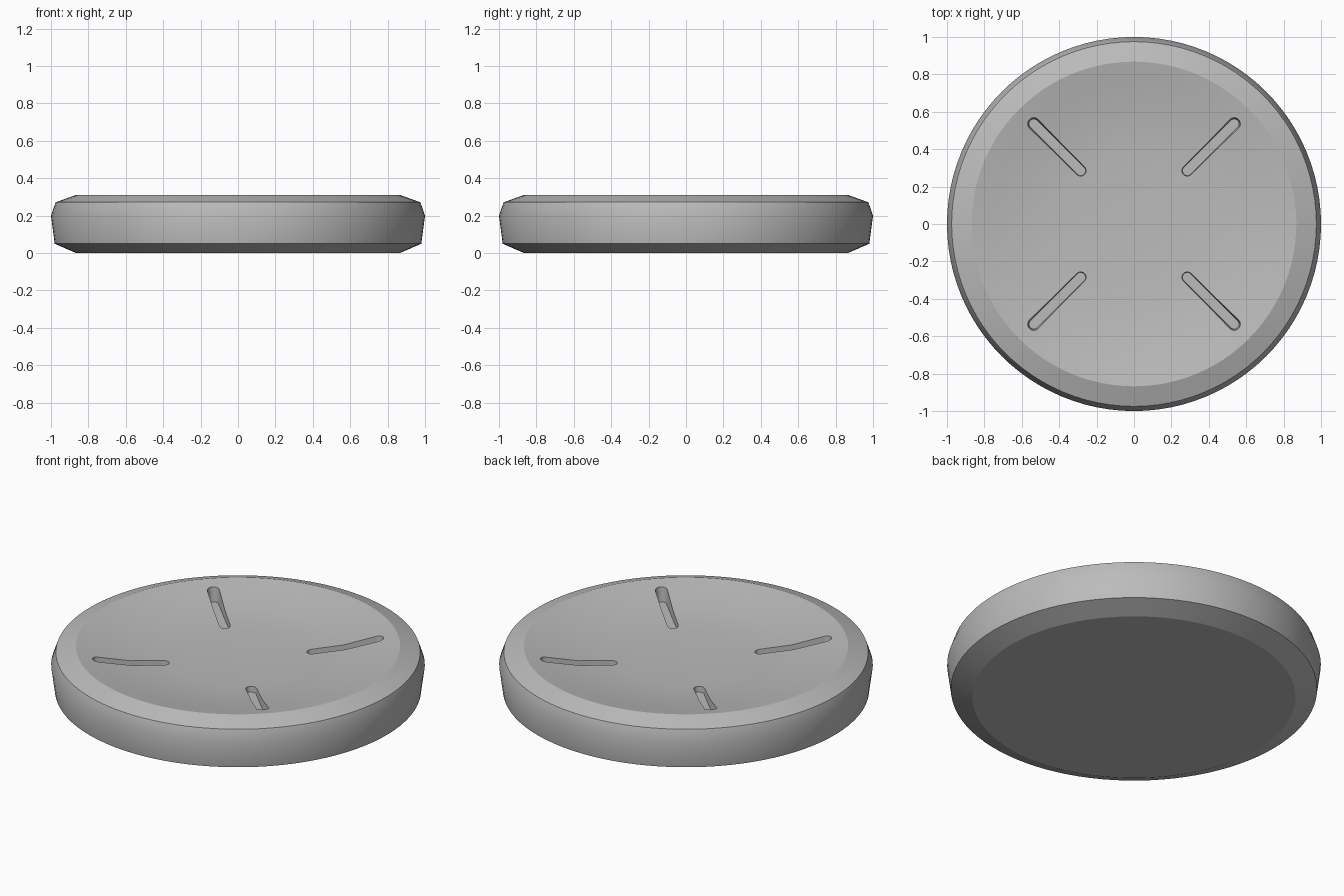
import bpy, bmesh, math
from mathutils import Matrix

old = bpy.data.objects.get("Cube")
if old:
    bpy.data.objects.remove(old)

SEGMENTS = 96


def make_material(name, colour):
    mat = bpy.data.materials.new(name)
    mat.use_nodes = True
    mat.diffuse_color = colour
    mat.node_tree.nodes["Principled BSDF"].inputs["Base Color"].default_value = colour
    return mat


def make_object(name, bm, mat):
    bmesh.ops.recalc_face_normals(bm, faces=bm.faces)
    mesh = bpy.data.meshes.new(name)
    bm.to_mesh(mesh)
    bm.free()
    mesh.materials.append(mat)
    obj = bpy.data.objects.new(name, mesh)
    bpy.context.collection.objects.link(obj)
    return obj


grey = make_material("plain grey", (0.5, 0.5, 0.5, 1))

# Disc: radius, height and whether the ring is a hard edge
profile = [
    (0.865, 0.0, True), (0.98, 0.05, True), (1.0, 0.2, False),
    (0.975, 0.272, True), (0.868, 0.31, True), (0.77, 0.292, False),
    (0.58, 0.255, False), (0.38, 0.242, False), (0.15, 0.237, False),
]
bm = bmesh.new()
rings = []
for radius, height, hard in profile:
    ring = []
    for i in range(SEGMENTS):
        a = math.tau * i / SEGMENTS
        ring.append(bm.verts.new((radius * math.cos(a), radius * math.sin(a), height)))
    rings.append(ring)
for low, high in zip(rings, rings[1:]):
    for i in range(SEGMENTS):
        j = (i + 1) % SEGMENTS
        bm.faces.new((low[i], low[j], high[j], high[i]))
bm.faces.new(rings[0])
centre = bm.verts.new((0, 0, 0.236))
for i in range(SEGMENTS):
    bm.faces.new((rings[-1][i], rings[-1][(i + 1) % SEGMENTS], centre))
for ring, (radius, height, hard) in zip(rings, profile):
    for i in range(SEGMENTS):
        bm.edges.get((ring[i], ring[(i + 1) % SEGMENTS])).smooth = not hard
disc = make_object("dished_disc", bm, grey)


# Slot cutters: rounded bars with a flat floor and slightly sloping walls
def add_slot(bm, angle, inner=0.403, outer=0.757, steps=10):
    turn = Matrix.Rotation(angle, 3, "Z")
    loops = []
    for radius, height in ((0.026, 0.21), (0.038, 0.35)):
        loop = []
        for x, start in ((outer, -math.pi / 2), (inner, math.pi / 2)):
            for k in range(steps + 1):
                a = start + math.pi * k / steps
                v = bm.verts.new((x + radius * math.cos(a), radius * math.sin(a), height))
                v.co = turn @ v.co
                loop.append(v)
        loops.append(loop)
    low, high = loops
    bm.faces.new(low[::-1])
    bm.faces.new(high)
    for i in range(len(low)):
        j = (i + 1) % len(low)
        bm.faces.new((low[i], low[j], high[j], high[i]))


bm = bmesh.new()
for quarter in range(4):
    add_slot(bm, math.pi / 4 + quarter * math.pi / 2)
cutter = make_object("slot_cutter", bm, grey)
cutter.hide_render = True

# Cut the four slots, then remove the helper
cut = disc.modifiers.new("slots", "BOOLEAN")
cut.operation = "DIFFERENCE"
cut.solver = "EXACT"
cut.object = cutter
bpy.ops.object.select_all(action="DESELECT")
disc.select_set(True)
bpy.context.view_layer.objects.active = disc
bpy.ops.object.modifier_apply(modifier=cut.name)
bpy.data.objects.remove(cutter)

bpy.ops.object.shade_smooth_by_angle(angle=math.radians(30), keep_sharp_edges=True)
